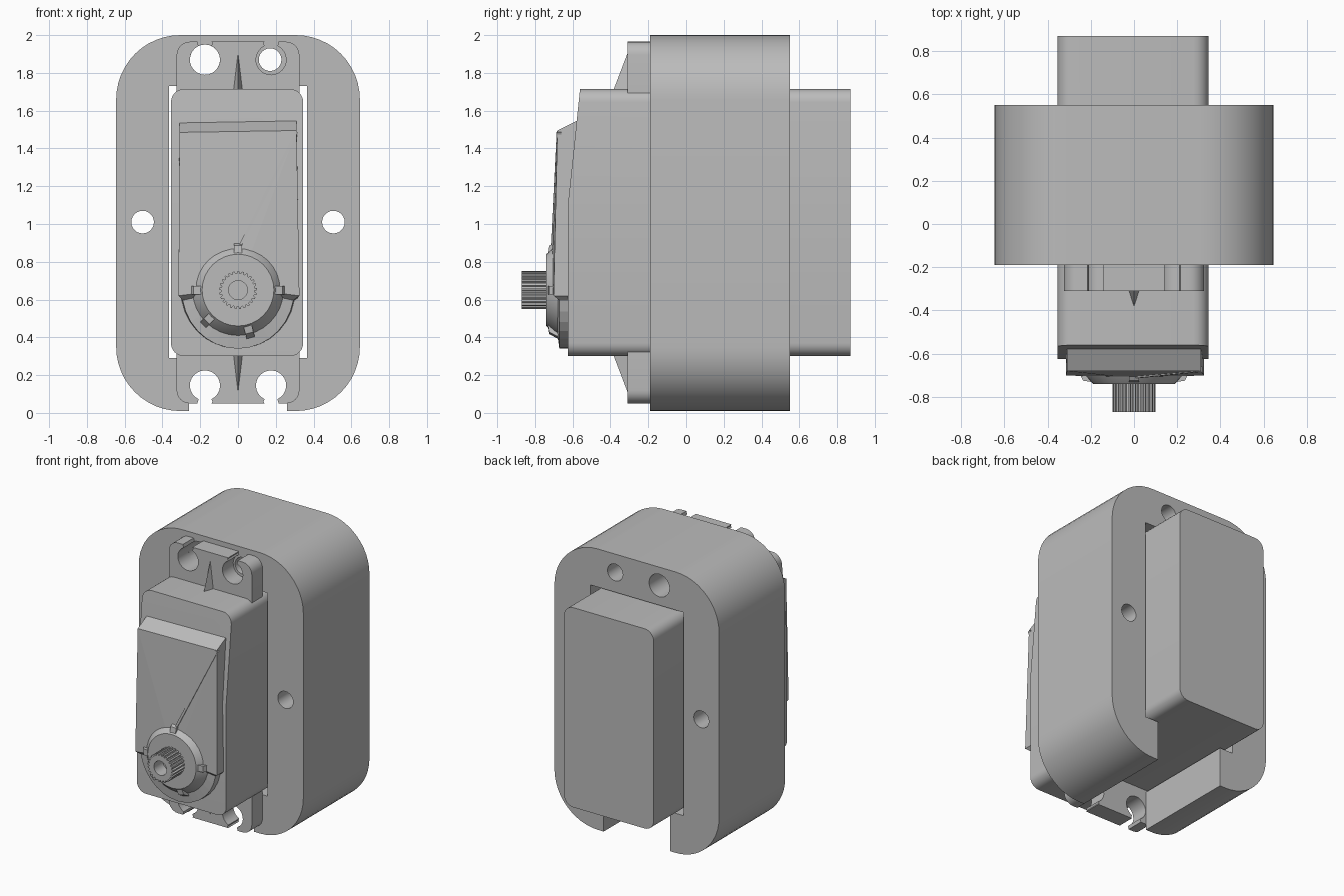
import bpy, bmesh, math
from mathutils import Matrix, Vector

cube = bpy.data.objects.get("Cube")
if cube:
    bpy.data.objects.remove(cube, do_unlink=True)

grey = bpy.data.materials.new("plain_grey")
grey.use_nodes = True
COLOUR = (0.5, 0.5, 0.5, 1)
grey.diffuse_color = COLOUR
grey.node_tree.nodes["Principled BSDF"].inputs["Base Color"].default_value = COLOUR


def finish(name, bm):
    """Turn a bmesh into a shaded object."""
    bmesh.ops.recalc_face_normals(bm, faces=bm.faces)
    mesh = bpy.data.meshes.new(name)
    bm.to_mesh(mesh)
    bm.free()
    ob = bpy.data.objects.new(name, mesh)
    bpy.context.collection.objects.link(ob)
    mesh.materials.append(grey)
    return ob


def smooth(ob):
    bpy.ops.object.select_all(action='DESELECT')
    ob.select_set(True)
    bpy.context.view_layer.objects.active = ob
    bpy.ops.object.shade_smooth_by_angle(angle=math.radians(30))


def arc(cx, cz, r, a0, a1, n=12):
    """Points on an arc in the x-z plane, angles in degrees."""
    angles = [math.radians(a0 + (a1 - a0) * i / n) for i in range(n + 1)]
    return [(cx + r * math.cos(a), cz + r * math.sin(a)) for a in angles]


def prism_bm(outline, y0, y1):
    bm = bmesh.new()
    face = bm.faces.new([bm.verts.new((x, y0, z)) for x, z in outline])
    ext = bmesh.ops.extrude_face_region(bm, geom=[face])
    moved = [v for v in ext["geom"] if isinstance(v, bmesh.types.BMVert)]
    bmesh.ops.translate(bm, verts=moved, vec=(0, y1 - y0, 0))
    return bm


def prism(name, outline, y0, y1):
    ob = finish(name, prism_bm(outline, y0, y1))
    smooth(ob)
    return ob


def lathe(name, profile, cx, cz, n=32):
    """Spin an (r, y) profile about the y axis."""
    bm = bmesh.new()
    verts = [bm.verts.new((r, y, 0)) for r, y in profile]
    edges = [bm.edges.new(p) for p in zip(verts, verts[1:])]
    bmesh.ops.spin(bm, geom=verts + edges, axis=(0, 1, 0), cent=(0, 0, 0),
                   angle=math.tau, steps=n)
    bmesh.ops.remove_doubles(bm, verts=bm.verts, dist=1e-4)
    bmesh.ops.translate(bm, verts=bm.verts, vec=(cx, 0, cz))
    ob = finish(name, bm)
    smooth(ob)
    return ob


def mirrored(half):
    return half + [(-x, z) for x, z in reversed(half)]


# Holder: thick rounded frame, open at the bottom, with drilled screw holes
W, R = 0.645, 0.34
half = [(0.26, 0.01)] + arc(W - R, R + 0.01, R, -90, 0) + arc(W - R, 2 - R, R, 0, 90)
inner = [(0.365, 1.73), (0.365, 0.29), (0.26, 0.29)]
holder = finish("holder_frame", prism_bm(
    half + [(-x, z) for x, z in reversed(half)]
    + [(-x, z) for x, z in reversed(inner)] + inner, -0.19, 0.55))
for i, (x, z, r) in enumerate([(-0.505, 1.01, 0.06), (0.505, 1.01, 0.06),
                               (-0.175, 1.87, 0.08), (0.17, 1.87, 0.06)]):
    cutter = prism(f"hole_cutter_{i}", arc(x, z, r, 0, 345, 23), -0.5, 0.8)
    cutter.hide_render = True
    cutter.hide_set(True)
    mod = holder.modifiers.new("hole", 'BOOLEAN')
    mod.operation = 'DIFFERENCE'
    mod.solver = 'EXACT'
    mod.object = cutter
bpy.context.view_layer.update()
old = holder.data
holder.data = bpy.data.meshes.new_from_object(
    holder.evaluated_get(bpy.context.evaluated_depsgraph_get()))
holder.modifiers.clear()
bpy.data.meshes.remove(old)
for ob in [o for o in bpy.data.objects if o.name.startswith("hole_cutter")]:
    bpy.data.objects.remove(ob, do_unlink=True)
smooth(holder)

# Motor case: rounded box whose front leans back towards the top
c = 0.07
box = (arc(0.345 - c, 0.30 + c, c, -90, 0, 6) + arc(0.345 - c, 1.715 - c, c, 0, 90, 6)
       + arc(c - 0.355, 1.715 - c, c, 90, 180, 6) + arc(c - 0.355, 0.30 + c, c, 180, 270, 6))
bm = prism_bm(box, -0.625, 0.87)
bmesh.ops.bisect_plane(bm, geom=bm.verts[:] + bm.edges[:] + bm.faces[:],
                       plane_co=(0, 0, 1.1), plane_no=(0, 0, 1))
for v in bm.verts:
    if v.co.y < 0 and v.co.z > 1.1:
        v.co.y += (v.co.z - 1.1) * 0.105
smooth(finish("motor_case", bm))

# Front cover: raised plate, sloped at the top and rounded around the shaft
cover = ([(-0.31, 1.545), (-0.315, 0.62)] + arc(0, 0.65, 0.31, 190, 350, 14)
         + [(0.325, 0.62), (0.31, 1.555)])
bm = prism_bm(cover, -0.56, -0.70)
for v in bm.verts:
    if v.co.y < -0.6:
        if v.co.z > 1.5:
            v.co.z -= 0.06
            v.co.y = -0.68
        elif v.co.z < 0.6:
            v.co.y = -0.67
            v.co.x *= 0.96
# fan the plate up to the shaft boss
front = [f for f in bm.faces if all(v.co.y < -0.6 for v in f.verts)]
fan = bmesh.ops.poke(bm, faces=front)
fan["verts"][0].co = Vector((0, -0.715, 0.66))
finish("front_cover", bm)

# Shaft boss with small gussets around it
lathe("shaft_boss", [(0.25, -0.66), (0.235, -0.69), (0.19, -0.74), (0, -0.74)], 0, 0.65)


def gusset(name, rib, thick, move):
    """Flat triangular rib from a (reach, y) outline, placed by a matrix."""
    bm = prism_bm(rib, -thick, thick)
    bmesh.ops.transform(bm, matrix=move, verts=bm.verts)
    return finish(name, bm)


# outline x is the reach from the centre, outline z becomes depth
turn = Matrix(((1, 0, 0, 0), (0, 0, 1, 0), (0, 1, 0, 0), (0, 0, 0, 1)))
for i, a in enumerate([0, 90, 180, 225, 285]):
    spin = Matrix.Rotation(math.radians(-a), 4, 'Y')
    gusset(f"boss_gusset_{i}", [(0.17, -0.66), (0.17, -0.735), (0.235, -0.725), (0.27, -0.66)],
           0.022, Matrix.Translation((0, 0, 0.65)) @ spin @ turn)

# Thin diagonal ridge on the cover
a = math.atan2(0.63, 0.31)
gusset("cover_ridge", [(0, -0.66), (0, -0.715), (0.70, -0.684), (0.70, -0.66)], 0.008,
       Matrix.Translation((0, 0, 0.86)) @ Matrix.Rotation(-a, 4, 'Y') @ turn)

# Toothed output shaft with a blind bore
TEETH = 25
teeth = []
for i in range(TEETH):
    for k, r in ((0, 0.1), (0.4, 0.1), (0.55, 0.088), (0.85, 0.088)):
        t = math.tau * (i + k) / TEETH
        teeth.append((r * math.cos(t), 0.65 + r * math.sin(t)))
bm = prism_bm(teeth, -0.87, -0.73)
end = [f for f in bm.faces if all(v.co.y < -0.8 for v in f.verts)]
bmesh.ops.inset_individual(bm, faces=end, thickness=0.002)
for v in end[0].verts:
    d = Vector((v.co.x, 0, v.co.z - 0.65)).normalized() * 0.05
    v.co = Vector((d.x, -0.87, d.z + 0.65))
bore = bmesh.ops.extrude_face_region(bm, geom=end)
bmesh.ops.translate(bm, vec=(0, 0.1, 0),
                    verts=[v for v in bore["geom"] if isinstance(v, bmesh.types.BMVert)])
bmesh.ops.delete(bm, geom=[f for f in end if f.is_valid], context='FACES')
finish("output_shaft", bm)

# Mounting ears with open keyhole slots, plus a stiffening rib on each
ear = ([(0.14, 1.965), (0.135, 1.955)] + arc(0.175, 1.87, 0.08, 115, 425, 20)
       + [(0.215, 1.965)] + arc(0.255, 1.895, 0.07, 90, 0, 6) + [(0.325, 1.68)])
top_ear = mirrored(ear)
bottom_ear = [(x, 2.015 - z) for x, z in top_ear]
for name, outline, sign, base in (("top", top_ear, 1, 1.70), ("bottom", bottom_ear, -1, 0.315)):
    prism(name + "_ear", outline, -0.31, -0.188)
    bm = bmesh.new()
    foot = [bm.verts.new((x, y, base - sign * 0.02)) for x, y in
            ((-0.03, -0.3), (0.03, -0.3), (0, -0.395))]
    tip = bm.verts.new((0, -0.3, base + sign * 0.23))
    bm.faces.new(foot)
    for i in range(3):
        bm.faces.new((foot[i], foot[(i + 1) % 3], tip))
    finish(name + "_ear_rib", bm)
